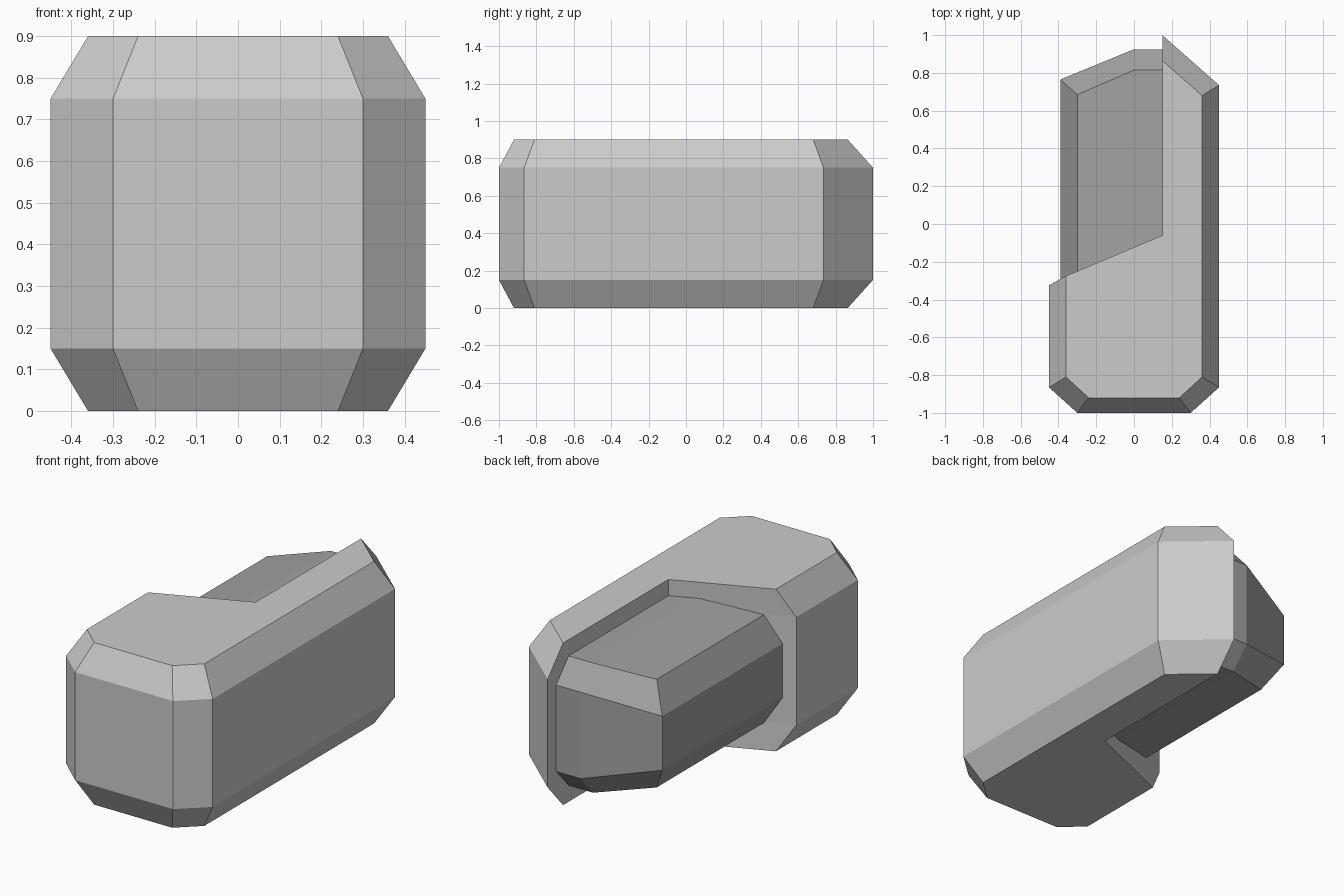
import bpy, bmesh

if "Cube" in bpy.data.objects:
    bpy.data.objects.remove(bpy.data.objects["Cube"])

MID_Z = 0.45  # both parts mirror about this height


def chamfered_body(name, outline, cap, sides, caps, color):
    """Loft cap > outline > mirrored outline > mirrored cap; points are (x, y, half height)."""
    bm = bmesh.new()
    rings = []
    for pts, s in ((cap, -1), (outline, -1), (outline, 1), (cap, 1)):
        rings.append([bm.verts.new((x, y, MID_Z + s * h)) for x, y, h in pts])
    n = len(outline)
    for low, high in zip(rings, rings[1:]):
        for i in sides:
            j = (i + 1) % n
            bm.faces.new((low[i], low[j], high[j], high[i]))
    for face in caps:
        bm.faces.new([rings[3][i] for i in face])
        bm.faces.new([rings[0][i] for i in reversed(face)])
    mesh = bpy.data.meshes.new(name)
    bm.to_mesh(mesh)
    bm.free()
    obj = bpy.data.objects.new(name, mesh)
    bpy.context.collection.objects.link(obj)
    if color:
        mat = bpy.data.materials.new(name + "_grey")
        mat.diffuse_color = color
        mat.use_nodes = True
        mat.node_tree.nodes["Principled BSDF"].inputs["Base Color"].default_value = mat.diffuse_color
        mesh.materials.append(mat)
    return obj


# Outer shell with the rear left corner notched away
shell_outline = [(-.3, -1), (.3, -1), (.45, -.865), (.45, .735),
                 (.15, 1), (.15, -.06), (-.45, -.325), (-.45, -.865)]
shell_cap = [(-.24, -.92), (.24, -.92), (.36, -.81), (.36, .68),
             (.15, .865), (.15, -.06), (-.36, -.275), (-.36, -.81)]
chamfered_body("outer_shell",
               [(x, y, .30) for x, y in shell_outline],
               [(x, y, .45) for x, y in shell_cap],
               range(8), [range(8)], None)

# Darker inner core exposed in the notch, thinning towards the left;
# open where it butts against the notch walls
core_outline = [(.15, .925, .24), (0, .925, .24), (-.39, .765, .15),
                (-.39, -.29, .15), (0, -.125, .24), (.15, -.06, .24)]
core_cap = [(.15, .815, .36), (0, .815, .36), (-.3, .685, .30),
            (-.3, -.255, .30), (0, -.125, .36), (.15, -.06, .36)]
chamfered_body("inner_core", core_outline, core_cap,
               range(3), [(0, 1, 4, 5), (1, 2, 3, 4)], (.36, .36, .36, 1))
